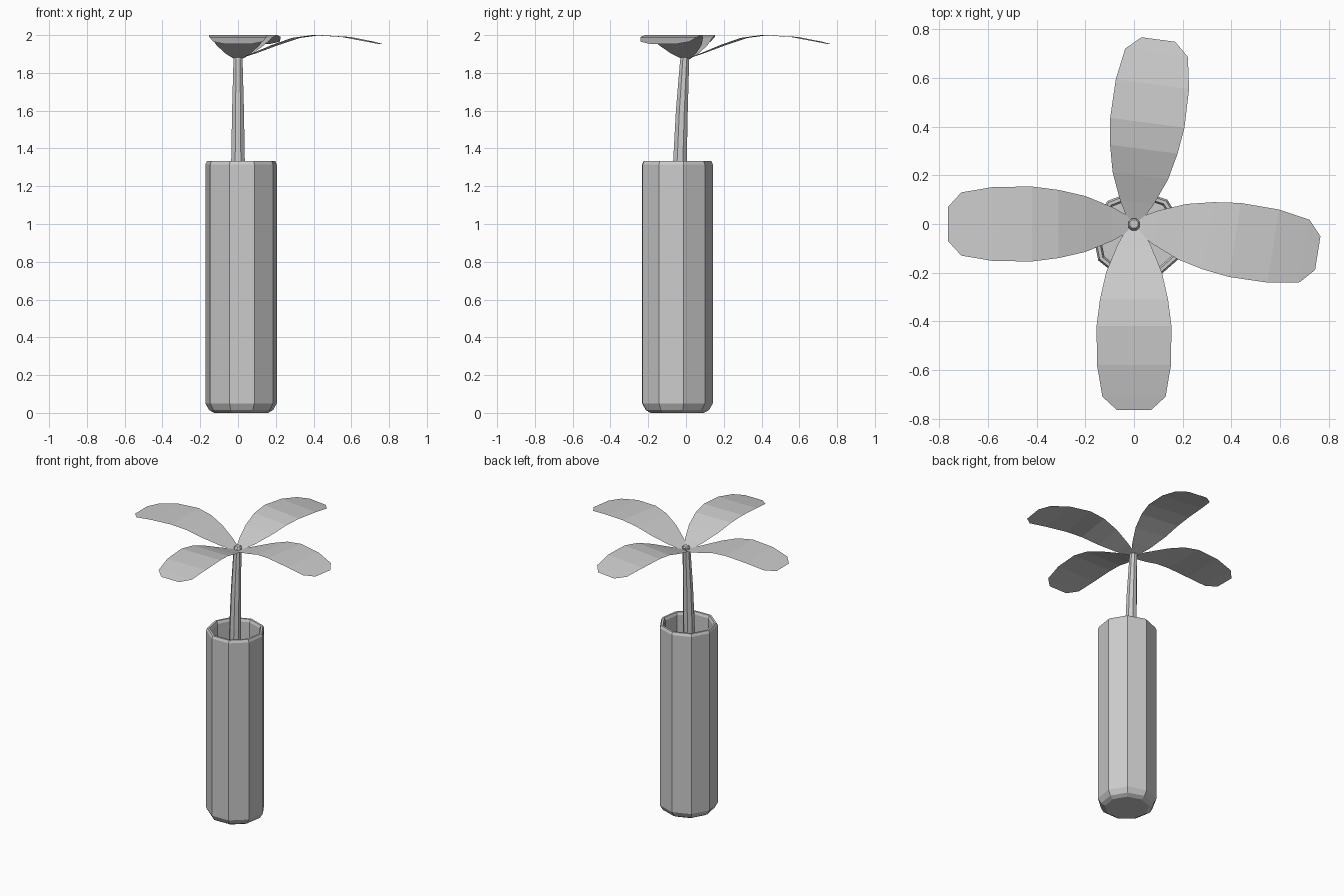
import bpy, bmesh, math
from mathutils import Matrix, Vector

cube = bpy.data.objects.get("Cube")
if cube:
    bpy.data.objects.remove(cube, do_unlink=True)

# Single clay-grey colour
grey = bpy.data.materials.new("plain_grey")
grey.use_nodes = True
colour = (0.6, 0.6, 0.6, 1)
grey.diffuse_color = colour
grey.node_tree.nodes["Principled BSDF"].inputs["Base Color"].default_value = colour


def finish(name, bm):
    mesh = bpy.data.meshes.new(name)
    bm.to_mesh(mesh)
    bm.free()
    mesh.materials.append(grey)
    obj = bpy.data.objects.new(name, mesh)
    bpy.context.collection.objects.link(obj)
    return obj


def loft(name, rings, sides, phase=0.0):
    """Join polygon rings (centre, radius) into a closed faceted body."""
    bm = bmesh.new()
    loops = []
    for (x, y, z), r in rings:
        angles = [phase + math.tau * i / sides for i in range(sides)]
        loops.append([bm.verts.new((x + r * math.cos(a), y + r * math.sin(a), z))
                      for a in angles])
    for low, high in zip(loops, loops[1:]):
        for i in range(sides):
            j = (i + 1) % sides
            bm.faces.new((low[i], low[j], high[j], high[i]))
    bm.faces.new(loops[0][::-1])
    bm.faces.new(loops[-1])
    return finish(name, bm)


# Vase: nine-sided hollow tube with bevelled foot and rim
vase_profile = [(0.145, 0), (0.172, 0.015), (0.192, 0.05), (0.192, 1.315),
                (0.184, 1.333), (0.17, 1.333), (0.162, 1.315), (0.162, 0.04)]
loft("vase", [((0.017, -0.05, z), r) for r, z in vase_profile], 9, math.radians(11.2))

# Stem: tapered, leaning gently backwards, with a bevelled tip
stem_path = [(-0.05, 0.04, 0.04), (-0.045, 0.8, 0.04), (-0.032, 1.33, 0.039),
             (-0.022, 1.6, 0.034), (-0.007, 1.87, 0.026), (0, 1.893, 0.025),
             (0, 1.902, 0.018)]
loft("stem", [((0, y, z), r) for y, z, r in stem_path], 8, math.pi / 8)

# Leaves: thin arched blades, rows of (distance, half width, height)
leaf_rows = [(0.0, 0.02, 1.873), (0.09, 0.07, 1.905), (0.2, 0.115, 1.948),
             (0.31, 0.14, 1.985), (0.42, 0.154, 2.0), (0.58, 0.152, 1.99),
             (0.71, 0.13, 1.965), (0.765, 0.07, 1.953)]


def leaf(name, angle):
    bm = bmesh.new()
    turn = Matrix.Rotation(math.radians(angle), 3, "Z")
    rows = [[bm.verts.new(turn @ Vector((d, side * w, z))) for side in (-1, 1)]
            for d, w, z in leaf_rows]
    for a, b in zip(rows, rows[1:]):
        bm.faces.new((a[0], b[0], b[1], a[1]))
    return finish(name, bm)


for name, angle in (("left_leaf", -9), ("back_leaf", 82.5),
                    ("right_leaf", 180), ("front_leaf", 270)):
    leaf(name, angle)
